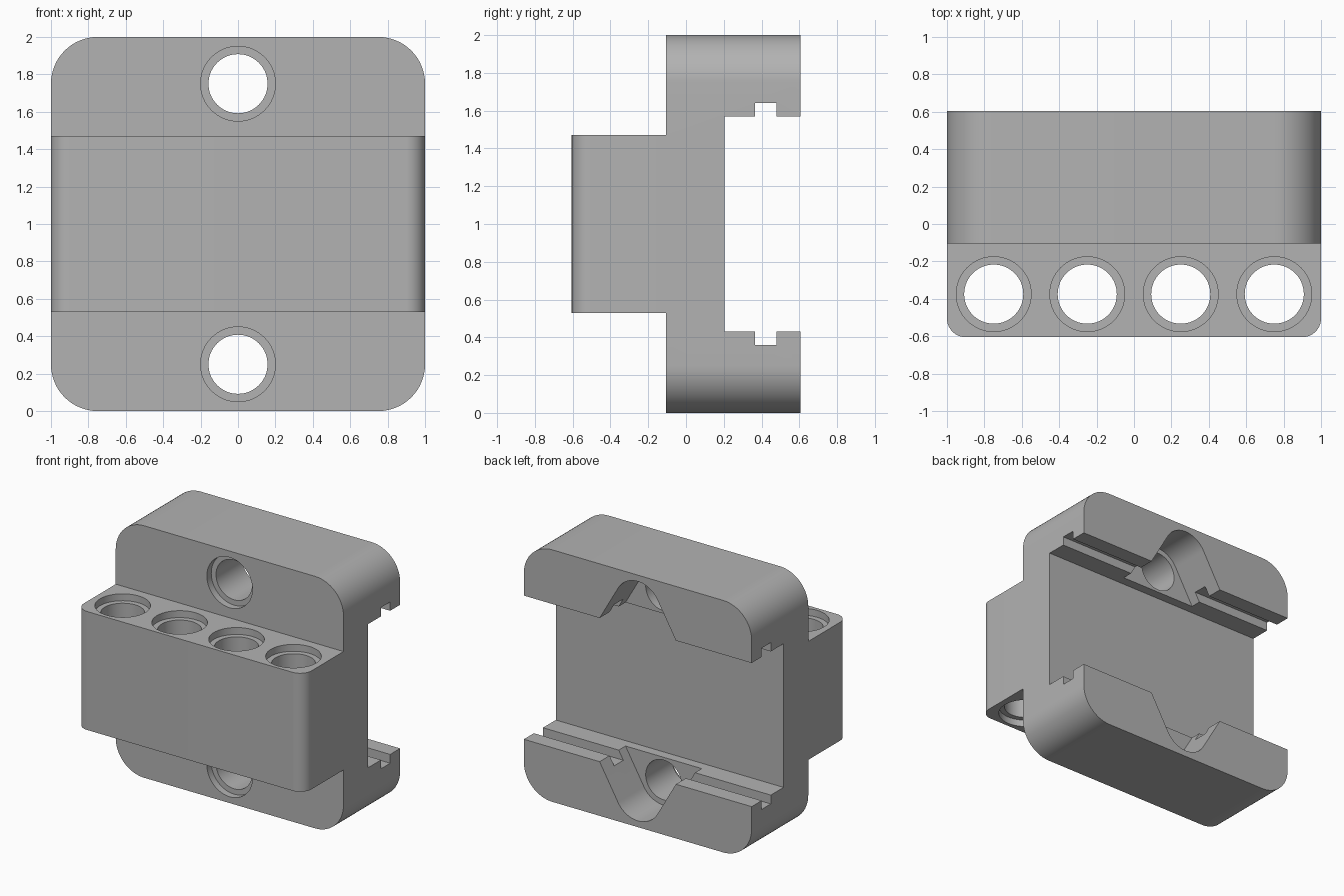
import bpy, bmesh, math
from mathutils import Vector

cube = bpy.data.objects.get("Cube")
if cube:
    bpy.data.objects.remove(cube, do_unlink=True)

grey = bpy.data.materials.new("light grey plastic")
grey.use_nodes = True
colour = (0.45, 0.45, 0.45, 1)
grey.diffuse_color = colour
grey.node_tree.nodes["Principled BSDF"].inputs["Base Color"].default_value = colour


def arc(cx, cy, r, start, end, n=16):
    """Points on an arc, angles in degrees."""
    angles = [math.radians(start + (end - start) * i / n) for i in range(n + 1)]
    return [(cx + r * math.cos(a), cy + r * math.sin(a)) for a in angles]


def circle(cx, cy, r):
    return arc(cx, cy, r, 0, 360, 64)[:-1]


def prism(name, points, axis, lo, hi):
    """Extrude a profile along an axis: x takes (y, z), y takes (x, z), z takes (x, y)."""
    place = {"x": lambda p: (lo, p[0], p[1]),
             "y": lambda p: (p[0], lo, p[1]),
             "z": lambda p: (p[0], p[1], lo)}[axis]
    bm = bmesh.new()
    face = bm.faces.new([bm.verts.new(place(p)) for p in points])
    moved = bmesh.ops.extrude_face_region(bm, geom=[face])["geom"]
    step = Vector([(hi - lo) * (axis == a) for a in "xyz"])
    bmesh.ops.translate(bm, vec=step,
                        verts=[v for v in moved if isinstance(v, bmesh.types.BMVert)])
    bmesh.ops.recalc_face_normals(bm, faces=bm.faces)
    mesh = bpy.data.meshes.new(name)
    bm.to_mesh(mesh)
    bm.free()
    mesh.materials.append(grey)
    obj = bpy.data.objects.new(name, mesh)
    bpy.context.collection.objects.link(obj)
    return obj


def combine(body, tool, operation):
    """Apply a boolean and discard the helper object."""
    mod = body.modifiers.new(operation.lower(), "BOOLEAN")
    mod.operation, mod.solver, mod.object = operation, "EXACT", tool
    bpy.context.view_layer.objects.active = body
    bpy.ops.object.modifier_apply(modifier=mod.name)
    bpy.data.objects.remove(tool, do_unlink=True)


def cut(profile, axis, lo, hi):
    combine(body, prism("cutter", profile, axis, lo, hi), "DIFFERENCE")


FRONT, BACK, PLATE, WEB = -0.605, 0.605, -0.105, 0.205
LOW, HIGH, BORE, RIM, RIM_DEPTH = 0.53, 1.47, 0.158, 0.2, 0.055

# Rounded plate with the pin bar across its front
corner = 0.25
outline = (arc(1 - corner, 2 - corner, corner, 90, 0) + arc(1 - corner, corner, corner, 0, -90)
           + arc(corner - 1, corner, corner, 270, 180)
           + arc(corner - 1, 2 - corner, corner, 180, 90))
body = prism("connector_body", outline, "y", PLATE, BACK)
bar_outline = ([(1, 0), (-1, 0)] + arc(-0.9, FRONT + 0.1, 0.1, 180, 270)
               + arc(0.9, FRONT + 0.1, 0.1, 270, 360))
combine(body, prism("bar", bar_outline, "z", LOW, HIGH), "UNION")

# Rear channel with a narrow groove in each lip
lower = [(0.7, 0.43), (0.48, 0.43), (0.48, 0.36), (0.365, 0.36), (0.365, 0.43), (WEB, 0.43)]
upper = [(y, 2 - z) for y, z in reversed(lower)]
cut(lower + upper, "x", -1.2, 1.2)

# Four vertical pin holes, recessed at both ends
for x in (-0.75, -0.25, 0.25, 0.75):
    cut(circle(x, -0.375, BORE), "z", 0.3, 1.7)
    cut(circle(x, -0.375, RIM), "z", HIGH - RIM_DEPTH, 1.7)
    cut(circle(x, -0.375, RIM), "z", 0.3, LOW + RIM_DEPTH)

# Plate pin holes with a front recess and a flared notch behind
reach = 0.38
spread = RIM * math.cos(math.radians(30)) + (reach - RIM / 2) / math.tan(math.radians(60))
spread = RIM * math.cos(math.radians(30)) + (reach + RIM / 2) / math.tan(math.radians(60))
notch = arc(0, 0, RIM, -150, -30, 32) + [(spread, reach), (-spread, reach)]
for z, side in ((0.25, 1), (1.75, -1)):
    cut(circle(0, z, BORE), "y", -0.3, 0.5)
    cut(circle(0, z, RIM), "y", -0.3, PLATE + RIM_DEPTH)
    cut([(x, z + side * h) for x, h in notch], "y", 0.28, 0.8)

# Smooth the rounded surfaces, keep the edges sharp
bpy.ops.object.select_all(action="DESELECT")
body.select_set(True)
bpy.context.view_layer.objects.active = body
bpy.ops.object.shade_smooth_by_angle(angle=math.radians(30))
